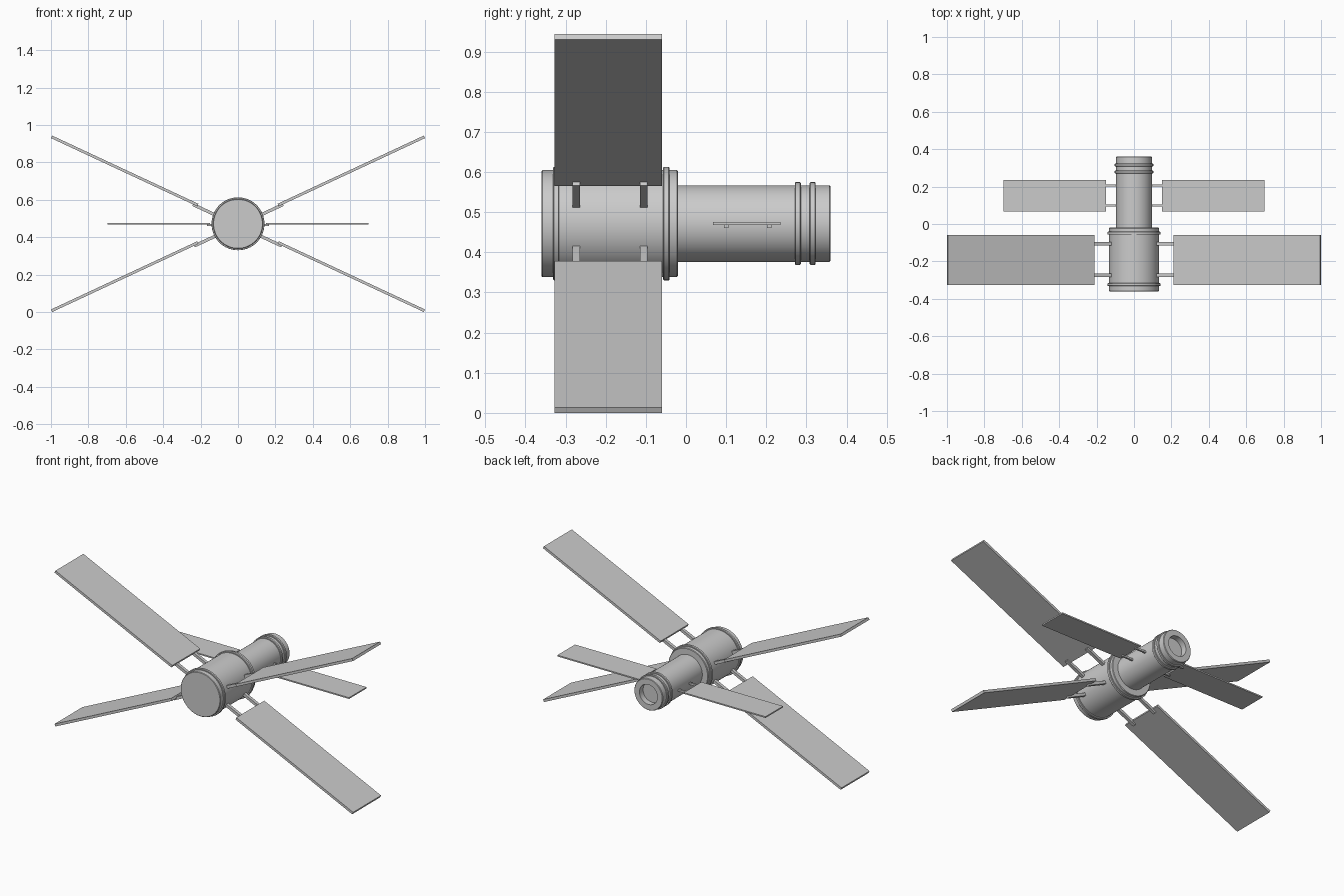
import bpy, bmesh, math
from mathutils import Matrix, Vector

if "Cube" in bpy.data.objects:
    bpy.data.objects.remove(bpy.data.objects["Cube"])

CZ = 0.4715          # height of the body axis
TILT = math.radians(25)


def finish(name, bm, smooth=False):
    bmesh.ops.recalc_face_normals(bm, faces=bm.faces)
    me = bpy.data.meshes.new(name)
    bm.to_mesh(me)
    bm.free()
    ob = bpy.data.objects.new(name, me)
    bpy.context.collection.objects.link(ob)
    if smooth:
        bpy.context.view_layer.objects.active = ob
        ob.select_set(True)
        bpy.ops.object.shade_smooth_by_angle(angle=math.radians(30))
        ob.select_set(False)
    return ob


def lathe(name, profile, closed=False, steps=64):
    """Spin (radius, y) points around the body axis."""
    bm = bmesh.new()
    vs = [bm.verts.new((r, y, CZ)) for r, y in profile]
    pairs = list(zip(vs, vs[1:])) + ([(vs[-1], vs[0])] if closed else [])
    edges = [bm.edges.new(p) for p in pairs]
    bmesh.ops.spin(bm, geom=vs + edges, cent=(0, 0, CZ), axis=(0, 1, 0),
                   angle=2 * math.pi, steps=steps, use_duplicate=False)
    bmesh.ops.remove_doubles(bm, verts=bm.verts, dist=1e-5)
    return finish(name, bm, True)


def ring(name, r_in, r_out, y0, y1):
    b = 0.002
    lathe(name, [(r_in, y0), (r_out - b, y0), (r_out, y0 + b),
                 (r_out, y1 - b), (r_out - b, y1), (r_in, y1)], closed=True)


def arm_box(name, r, y, n, angle, side):
    """Box given by radial, y and normal ranges, tilted, on one side."""
    size = [b - a for a, b in (r, y, n)]
    mid = [(a + b) / 2 for a, b in (r, y, n)]
    m = (Matrix.Translation((0, 0, CZ)) @ Matrix.Scale(side, 4, (1, 0, 0))
         @ Matrix.Rotation(-angle, 4, 'Y') @ Matrix.Translation(mid)
         @ Matrix.Diagonal(Vector(size + [1])))
    bm = bmesh.new()
    bmesh.ops.create_cube(bm, size=1, matrix=m)
    return finish(name, bm)


# Wide front barrel
c = 0.003
R = 0.1335
lathe("front_barrel", [(0, -0.36), (R - c, -0.36), (R, -0.36 + c),
                       (R, -0.02 - c), (R - c, -0.02), (0, -0.02)])
# Narrow rear tube with a recessed opening
R2 = 0.0955
lathe("rear_tube", [(0, -0.03), (R2, -0.03), (R2, 0.36 - c), (R2 - c, 0.36),
                    (0.06, 0.36), (0.06, 0.325), (0, 0.325)])

# Raised bands
ring("front_barrel_band_1", 0.128, 0.1415, -0.331, -0.316)
ring("front_barrel_band_2", 0.128, 0.1415, -0.057, -0.041)
ring("rear_tube_band_1", 0.09, 0.103, 0.271, 0.286)
ring("rear_tube_band_2", 0.09, 0.103, 0.308, 0.323)

for side, sname in ((1, "right"), (-1, "left")):
    # Four large tilted panels with their struts
    for angle, aname in ((TILT, "upper"), (-TILT, "lower")):
        tag = f"{aname}_{sname}"
        arm_box(f"large_panel_{tag}", (0.237, 1.1), (-0.327, -0.06),
                (-0.0075, 0.0075), angle, side)
        for i, y in enumerate((-0.2735, -0.1055)):
            arm_box(f"large_strut_{tag}_{i + 1}", (0.11, 0.262),
                    (y - 0.0095, y + 0.0095), (-0.0168, 0.0), angle, side)
    # Level rear panels with their struts
    arm_box(f"small_panel_{sname}", (0.15, 0.697), (0.067, 0.235),
            (-0.0035, 0.0045), 0, side)
    for i, y in enumerate((0.1, 0.207)):
        arm_box(f"small_strut_{sname}_{i + 1}", (0.08, 0.166),
                (y - 0.0055, y + 0.0055), (-0.011, 0.0), 0, side)
